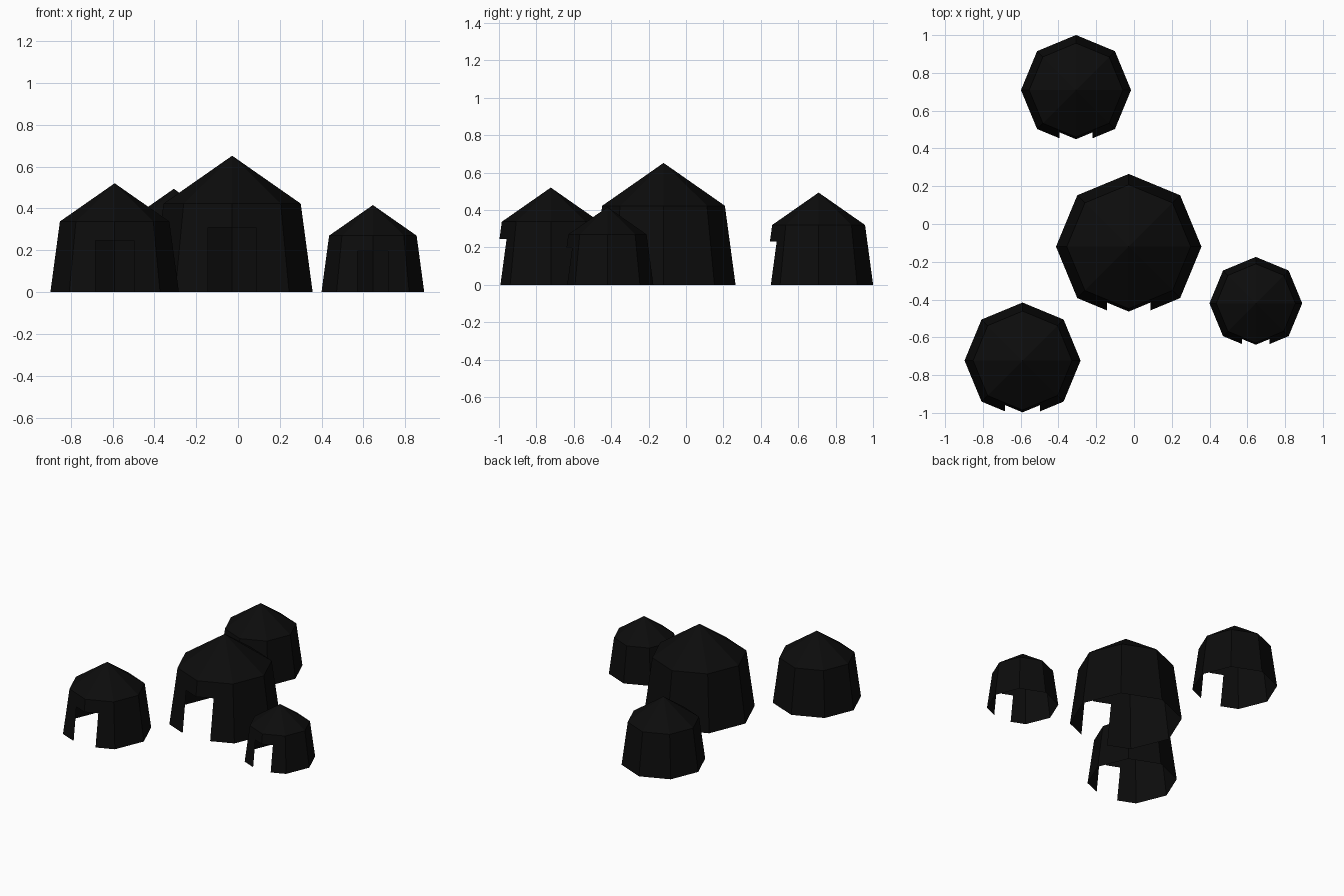
import bpy, bmesh, math
from mathutils import Vector

if "Cube" in bpy.data.objects:
    bpy.data.objects.remove(bpy.data.objects["Cube"])

black = bpy.data.materials.new("soot_black")
black.diffuse_color = (0.0037, 0.0037, 0.0037, 1)
black.use_nodes = True
black.node_tree.nodes["Principled BSDF"].inputs["Base Color"].default_value = black.diffuse_color

# Proportions of the largest hut; the others are scaled copies
BASE_R, EAVE_R, EAVE_Z, APEX_Z = 0.385, 0.328, 0.423, 0.652
DOOR_W, DOOR_H = 0.115, 0.308


def ring(bm, r, z):
    return [bm.verts.new((r * math.cos(i * math.pi / 4), r * math.sin(i * math.pi / 4), z))
            for i in range(8)]


def hut(name, x, y, s):
    bm = bmesh.new()
    low, high = ring(bm, BASE_R * s, 0), ring(bm, EAVE_R * s, EAVE_Z * s)
    apex = bm.verts.new((0, 0, APEX_Z * s))
    # Leaning walls and pointed roof, open underneath
    for i in range(8):
        j = (i + 1) % 8
        bm.faces.new((low[i], low[j], high[j], high[i]))
        bm.faces.new((high[i], high[j], apex))
    w, h = DOOR_W * s, DOOR_H * s

    # Doorway cut out of the front corner
    def front_walls():
        return [f for f in bm.faces
                if f.calc_center_median().y < -0.2 * s and f.normal.z < 0.3
                and abs(f.calc_center_median().x) < 0.2 * s]

    bm.normal_update()
    for co, no in (((w, 0, 0), (1, 0, 0)), ((-w, 0, 0), (1, 0, 0)), ((0, 0, h), (0, 0, 1))):
        faces = front_walls()
        geom = list({e for f in faces for e in f.edges} | {v for f in faces for v in f.verts}) + faces
        bmesh.ops.bisect_plane(bm, geom=geom, plane_co=Vector(co), plane_no=Vector(no))
        bm.normal_update()
    door = [f for f in front_walls()
            if abs(f.calc_center_median().x) < w and f.calc_center_median().z < h]
    bmesh.ops.delete(bm, geom=door, context='FACES')

    me = bpy.data.meshes.new(name)
    bm.to_mesh(me)
    bm.free()
    me.materials.append(black)
    ob = bpy.data.objects.new(name, me)
    ob.location = (x, y, 0)
    bpy.context.collection.objects.link(ob)


hut("large_hut", -0.028, -0.12, 1.0)
hut("left_hut", -0.59, -0.723, 0.798)
hut("right_hut", 0.645, -0.42, 0.638)
hut("back_hut", -0.307, 0.709, 0.757)
